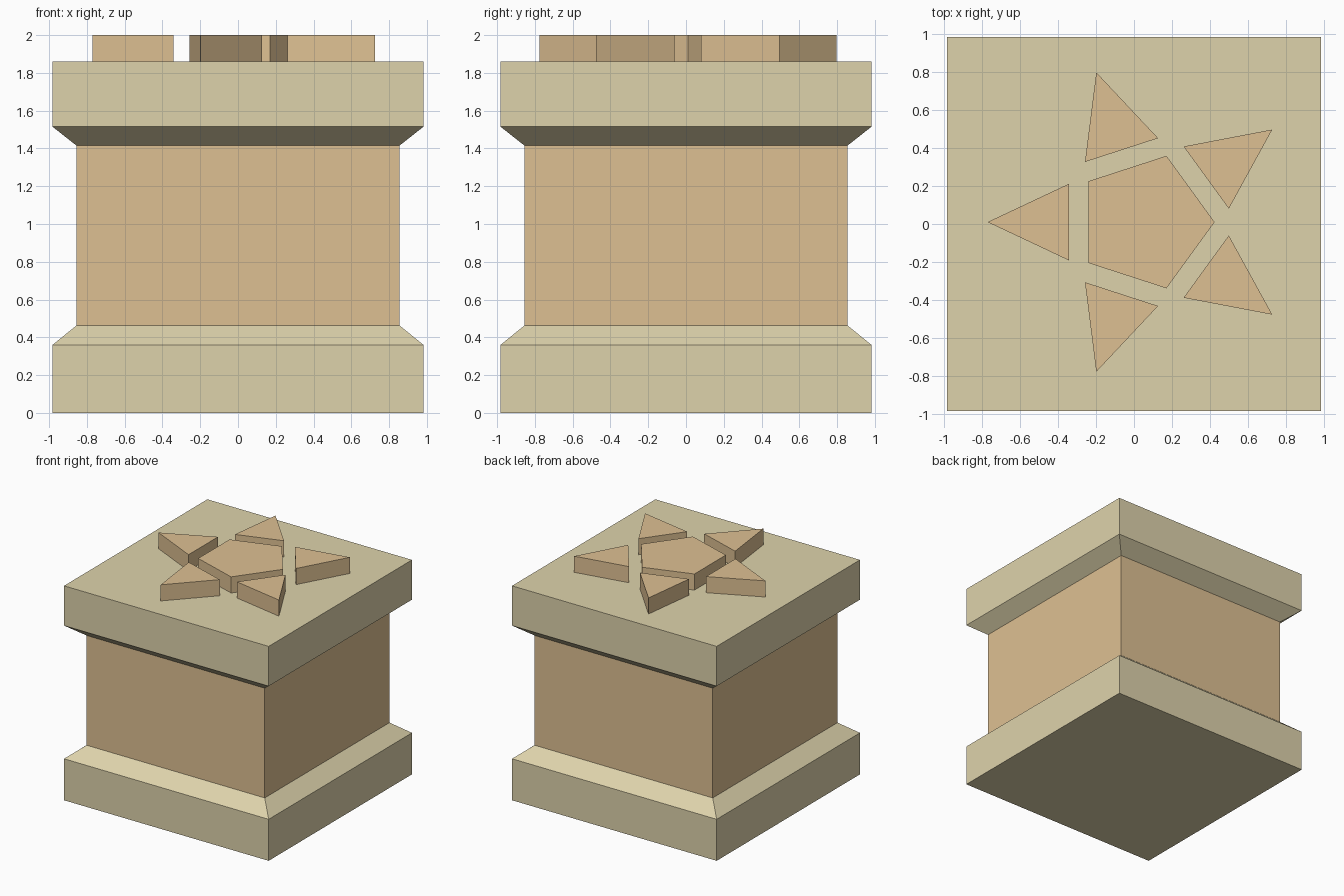
import bpy, bmesh
from math import cos, sin, pi

if "Cube" in bpy.data.objects:
    bpy.data.objects.remove(bpy.data.objects["Cube"])

HALF, SHAFT = 0.982, 0.855          # half widths of slabs and shaft
CX, CY = 0.0575, 0.01               # centre of the star


def material(name, color):
    m = bpy.data.materials.new(name)
    m.diffuse_color = (*color, 1)
    m.use_nodes = True
    m.node_tree.nodes["Principled BSDF"].inputs["Base Color"].default_value = m.diffuse_color
    return m


stone = material("pale_stone", (0.73, 0.65, 0.41))
sand = material("sandstone", (0.73, 0.53, 0.29))


def loft(name, rings, mat):
    """Closed solid through stacked rings of equal point count."""
    bm = bmesh.new()
    loops = [[bm.verts.new(p) for p in ring] for ring in rings]
    n = len(loops[0])
    for a, b in zip(loops, loops[1:]):
        for i in range(n):
            j = (i + 1) % n
            bm.faces.new((a[i], a[j], b[j], b[i]))
    bm.faces.new(loops[0][::-1])
    bm.faces.new(loops[-1])
    bmesh.ops.recalc_face_normals(bm, faces=bm.faces)
    mesh = bpy.data.meshes.new(name)
    bm.to_mesh(mesh)
    bm.free()
    mesh.materials.append(mat)
    obj = bpy.data.objects.new(name, mesh)
    bpy.context.collection.objects.link(obj)
    return obj


def square(h, z):
    return [(-h, -h, z), (h, -h, z), (h, h, z), (-h, h, z)]


def raised(name, points):
    loft(name, [[(x, y, z) for x, y in points] for z in (1.86, 2.0)], sand)


# Plinth, shaft and cap
loft("base_slab", [square(HALF, 0), square(HALF, 0.36), square(SHAFT, 0.463)], stone)
loft("shaft", [square(SHAFT, 0.463), square(SHAFT, 1.415)], sand)
loft("cap_slab", [square(SHAFT, 1.415), square(HALF, 1.515), square(HALF, 1.86)], stone)

# Raised star: central pentagon and five separate points
raised("star_centre", [(CX + 0.366 * cos(k * 2 * pi / 5), CY + 0.366 * sin(k * 2 * pi / 5))
                       for k in range(5)])
for k in range(5):
    a = pi / 5 + k * 2 * pi / 5
    corners = [(0.827, 0), (0.398, 0.202), (0.398, -0.202)]   # (outward, sideways)
    raised(f"star_point_{k + 1}", [(CX + r * cos(a) - s * sin(a), CY + r * sin(a) + s * cos(a))
                                   for r, s in corners])
